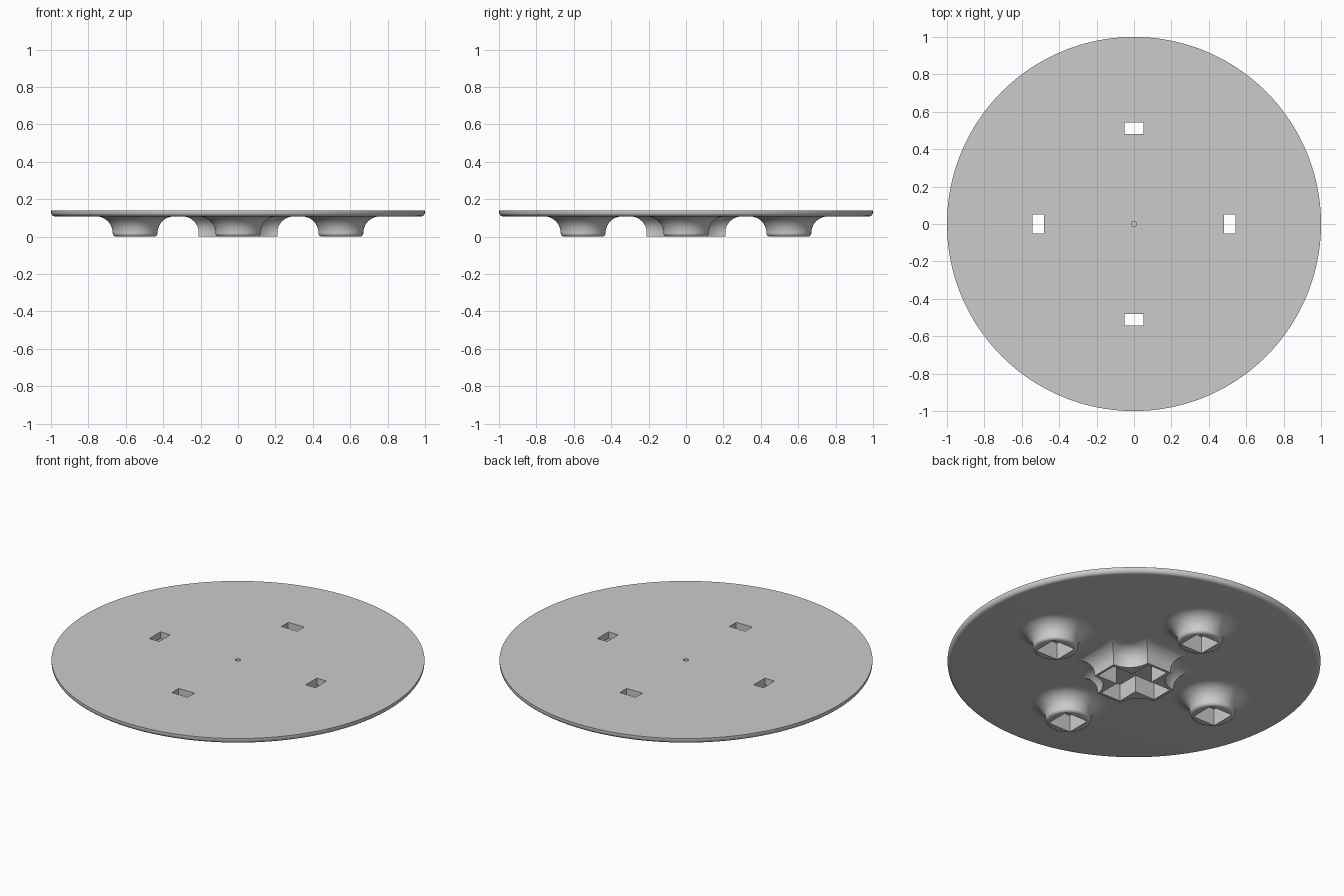
import bpy
import bmesh
from math import sin, cos, pi, radians

if "Cube" in bpy.data.objects:
    bpy.data.objects.remove(bpy.data.objects["Cube"])

TOP, UNDER = 0.14, 0.108      # plate faces
CEILING = 0.10                # roof of the sockets
FILLET = 0.088
REACH = 0.55                  # distance of the feet from the centre

grey = bpy.data.materials.new("plain grey")
grey.use_nodes = True
grey.diffuse_color = (0.6, 0.6, 0.6, 1)
grey.node_tree.nodes["Principled BSDF"].inputs["Base Color"].default_value = (0.6, 0.6, 0.6, 1)


def loft(bm, rings):
    """Closed solid through a stack of matching outlines."""
    loops = [[bm.verts.new(p) for p in ring] for ring in rings]
    for low, high in zip(loops, loops[1:]):
        for i in range(len(low)):
            j = (i + 1) % len(low)
            bm.faces.new((low[i], low[j], high[j], high[i]))
    bm.faces.new(loops[0][::-1])
    bm.faces.new(loops[-1])


def prism(bm, outline, z0, z1):
    loft(bm, [[(x, y, z) for x, y in outline] for z in (z0, z1)])


def lathe(bm, profile, sides, cx=0, cy=0):
    angles = [2 * pi * i / sides for i in range(sides)]
    loft(bm, [[(cx + r * cos(a), cy + r * sin(a), z) for a in angles] for r, z in profile])


def box(cx, cy, hx, hy):
    return [(cx - hx, cy - hy), (cx + hx, cy - hy), (cx + hx, cy + hy), (cx - hx, cy + hy)]


def four_way(quarter):
    """Repeat a quarter outline around the z axis."""
    points = []
    for k in range(4):
        c, s = round(cos(k * pi / 2)), round(sin(k * pi / 2))
        points += [(x * c - y * s, x * s + y * c) for x, y in quarter]
    return points


def finish(name, bm):
    bmesh.ops.recalc_face_normals(bm, faces=bm.faces)
    mesh = bpy.data.meshes.new(name)
    bm.to_mesh(mesh)
    bm.free()
    mesh.materials.append(grey)
    obj = bpy.data.objects.new(name, mesh)
    bpy.context.collection.objects.link(obj)
    return obj


def select(obj):
    bpy.ops.object.select_all(action="DESELECT")
    obj.select_set(True)
    bpy.context.view_layer.objects.active = obj


def cut(obj, cutter):
    select(obj)
    mod = obj.modifiers.new("cut", "BOOLEAN")
    mod.operation, mod.solver, mod.object = "DIFFERENCE", "EXACT", cutter
    bpy.ops.object.modifier_apply(modifier=mod.name)
    bpy.data.objects.remove(cutter)


def fillet_steps(steps=10):
    """Outward offset and height along the fillet, from wall to plate."""
    for i in range(steps + 1):
        a = pi / 2 * i / steps
        yield FILLET * (1 - cos(a)), UNDER - FILLET * (1 - sin(a))


foot_spots = [(REACH, 0), (0, REACH), (-REACH, 0), (0, -REACH)]


def slot_cutter():
    bm = bmesh.new()
    for x, y in foot_spots:
        hx, hy = (0.032, 0.052) if x else (0.052, 0.032)
        prism(bm, box(x * 0.512 / REACH, y * 0.512 / REACH, hx, hy), 0.08, 0.2)
    return finish("slot_cutter", bm)


# Round plate with a softened lower edge
bm = bmesh.new()
edge = 0.022
arc = [(1 - edge * (1 - sin(a)), UNDER + edge * (1 - cos(a)))
       for a in (pi / 2 * i / 6 for i in range(7))]
lathe(bm, arc + [(1, TOP)], 160)
plate = finish("round_plate", bm)
cut(plate, slot_cutter())

# Small centre dimple
bm = bmesh.new()
lathe(bm, [(0.014, 0.12), (0.014, 0.2)], 20)
cut(plate, finish("dimple_cutter", bm))

# Four flared feet with square sockets
bm = bmesh.new()
lip = 0.018
profile = [(0.12 - lip * (1 - sin(a)), lip * (1 - cos(a)))
           for a in (pi / 2 * i / 5 for i in range(6))]
profile += [(0.12 + d, z) for d, z in fillet_steps()]
profile.append((0.12 + FILLET, UNDER + 0.006))
for x, y in foot_spots:
    lathe(bm, profile, 56, x, y)
feet = finish("flared_feet", bm)
bm = bmesh.new()
for x, y in foot_spots:
    prism(bm, box(x, y, 0.073, 0.073), -0.05, CEILING)
cut(feet, finish("socket_cutter", bm))
cut(feet, slot_cutter())


# Cross-shaped hub with scalloped corners, flaring into the plate
def hub_ring(d, z, tip=0.21, half=0.08):
    radius = tip - half - d
    scallop = [(tip + radius * cos(a), tip + radius * sin(a))
               for a in (radians(270 - 9 * i) for i in range(11))]
    quarter = [(tip + d, half + d)] + scallop + [(half + d, tip + d)]
    return [(x, y, z) for x, y in four_way(quarter)]


bm = bmesh.new()
rings = [hub_ring(0, 0)] + [hub_ring(d, z) for d, z in fillet_steps()]
loft(bm, rings + [hub_ring(FILLET, UNDER + 0.006)])
hub = finish("cross_hub", bm)
bm = bmesh.new()
arm, half = 0.196, 0.066
prism(bm, four_way([(arm, half), (half, half), (half, arm)]), -0.05, CEILING)
cut(hub, finish("cross_cutter", bm))

# Smooth curves, crisp edges
for obj in (plate, feet, hub):
    select(obj)
    bpy.ops.object.shade_smooth_by_angle(angle=radians(30))
